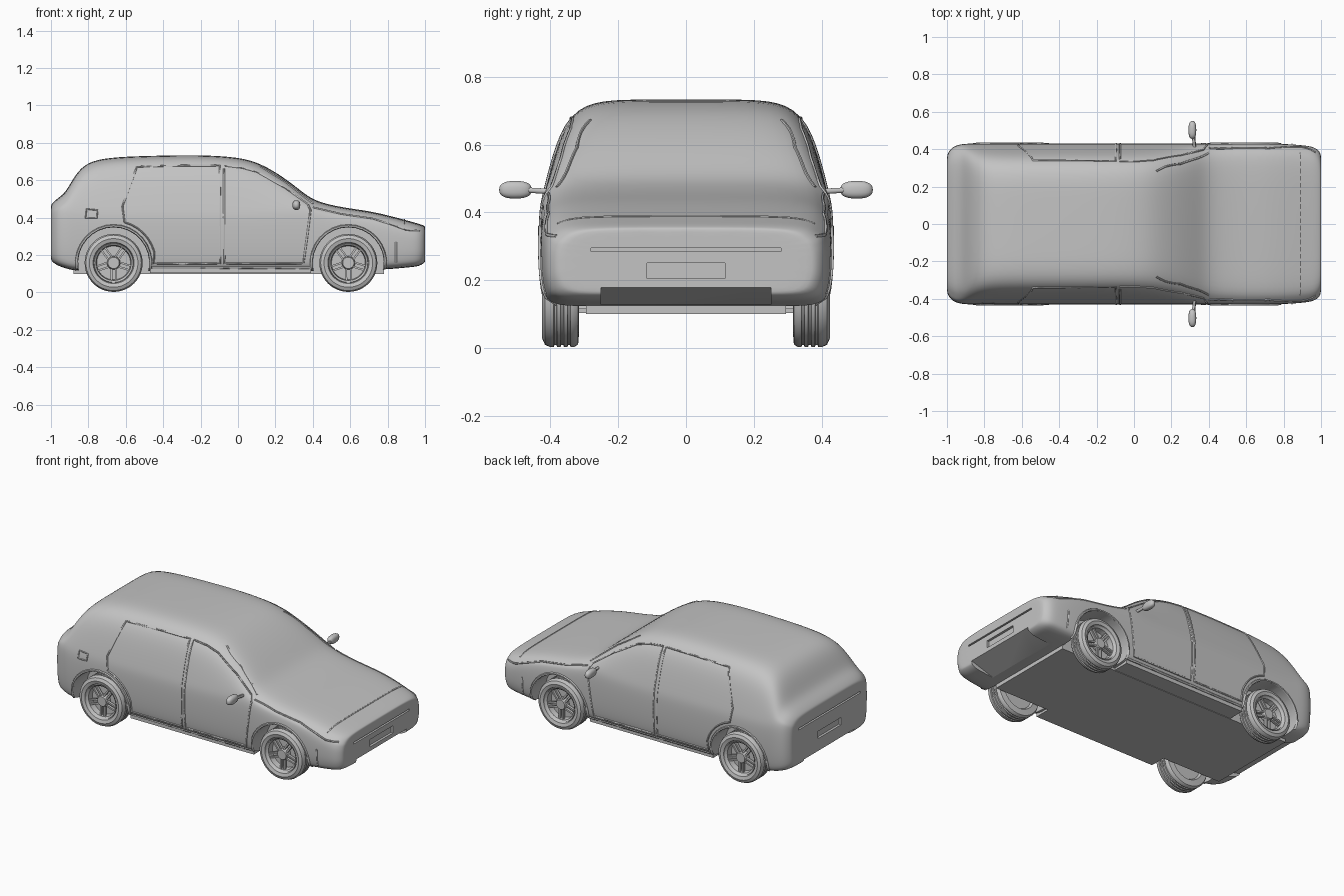
import bpy, bmesh, math
from mathutils import Matrix, Vector
from mathutils.bvhtree import BVHTree

if "Cube" in bpy.data.objects:
    bpy.data.objects.remove(bpy.data.objects["Cube"], do_unlink=True)

grey = bpy.data.materials.new("plain_grey")
grey.use_nodes = True
grey.diffuse_color = (0.55, 0.55, 0.55, 1)
grey.node_tree.nodes["Principled BSDF"].inputs["Base Color"].default_value = grey.diffuse_color


def lerp(a, b, t):
    return a + (b - a) * t


def add_object(name, data):
    obj = bpy.data.objects.new(name, data)
    bpy.context.collection.objects.link(obj)
    if not data.materials:
        data.materials.append(grey)
    return obj


def mesh_object(name, bm):
    bmesh.ops.recalc_face_normals(bm, faces=bm.faces)
    mesh = bpy.data.meshes.new(name)
    bm.to_mesh(mesh)
    bm.free()
    return add_object(name, mesh)


def bake(obj):
    """Swap an object for a plain mesh with its modifiers applied."""
    graph = bpy.context.evaluated_depsgraph_get()
    mesh = bpy.data.meshes.new_from_object(obj.evaluated_get(graph))
    name = obj.name
    bpy.data.objects.remove(obj, do_unlink=True)
    return add_object(name, mesh)


def smooth(obj, angle=40):
    bpy.ops.object.select_all(action='DESELECT')
    obj.select_set(True)
    bpy.context.view_layer.objects.active = obj
    bpy.ops.object.shade_smooth_by_angle(angle=math.radians(angle))


def add_box(bm, size, place):
    bmesh.ops.create_cube(bm, size=1, matrix=place @ Matrix.Diagonal((*size, 1)))


def box(name, size, loc, tilt=0):
    bm = bmesh.new()
    add_box(bm, size, Matrix.Translation(loc) @ Matrix.Rotation(tilt, 4, 'Y'))
    return mesh_object(name, bm)


def lathe(name, profile, side, loc):
    """Turn (radius, y) points about the y axis."""
    bm = bmesh.new()
    verts = [bm.verts.new((r, y * side, 0)) for r, y in profile]
    edges = [bm.edges.new(pair) for pair in zip(verts, verts[1:])]
    bmesh.ops.spin(bm, geom=verts + edges, cent=(0, 0, 0), axis=(0, 1, 0),
                   angle=math.tau, steps=48, use_merge=True)
    bmesh.ops.remove_doubles(bm, verts=bm.verts, dist=0.0002)
    obj = mesh_object(name, bm)
    obj.location = loc
    smooth(obj)
    return obj


def tube(name, points, radius=0.005, closed=False):
    curve = bpy.data.curves.new(name, 'CURVE')
    curve.dimensions = '3D'
    curve.bevel_depth = radius
    curve.bevel_resolution = 1
    curve.use_fill_caps = True
    spline = curve.splines.new('POLY')
    spline.points.add(len(points) - 1)
    for p, co in zip(spline.points, points):
        p.co = (*co, 1)
    spline.use_cyclic_u = closed
    obj = bake(add_object(name, curve))
    smooth(obj, 60)
    return obj


def section(x, top, base, w):
    """Closed cross-section: bumper or bonnet when low, cabin when tall."""
    g = min(1, max(0, (top - 0.46) / 0.25))
    belt = min(0.45, top - 0.06)
    rail = lerp(0.93 * w, 0.352, g), top - lerp(0.03, 0.055, g)
    waist = lerp(0.985, 0.975, g) * w, belt
    roof = lerp(0.84 * w, 0.28, g)
    half = [(0, base), (0.6 * w, base), (0.94 * w, base), (0.98 * w, base + 0.04),
            (w, lerp(base, belt, 0.45)), (w, lerp(base, belt, 0.85)), waist,
            (lerp(waist[0], rail[0], 0.5) + 0.006, lerp(belt, rail[1], 0.5)),
            rail, (roof, top - 0.003), (0.5 * roof, top), (0, top)]
    ring = half + [(-y, z) for y, z in half[-2:0:-1]]
    return [Vector((x, y, z)) for y, z in ring]


# Body shell: x, top height, base height, half width
stations = [(-1, .47, .17, .375), (-.97, .50, .145, .415), (-.925, .53, .13, .427),
            (-.89, .595, .12, .43), (-.84, .67, .115, .43), (-.76, .713, .115, .43),
            (-.6, .727, .115, .43), (-.4, .732, .115, .43), (-.2, .735, .115, .43),
            (0, .724, .115, .43), (.12, .692, .115, .43), (.25, .612, .115, .43),
            (.34, .54, .115, .43), (.41, .488, .115, .43), (.55, .455, .115, .43),
            (.7, .436, .12, .43), (.82, .408, .125, .428), (.92, .38, .135, .42),
            (.97, .367, .14, .41), (1, .355, .16, .38)]
rings = [section(*s) for s in stations]


def shrunk(ring):
    mid = sum(ring, Vector()) / len(ring)
    return [mid + (p - mid) * 0.92 for p in ring]


rings = [shrunk(rings[0])] + rings + [shrunk(rings[-1])]
bm = bmesh.new()
loops = [[bm.verts.new(p) for p in ring] for ring in rings]
n = len(loops[0])
for a, b in zip(loops, loops[1:]):
    for i in range(n):
        bm.faces.new((a[i], a[(i + 1) % n], b[(i + 1) % n], b[i]))
bm.faces.new(loops[0])
bm.faces.new(loops[-1])
body = mesh_object("body", bm)
body.modifiers.new("Rounding", 'SUBSURF').levels = 2
body = bake(body)
bm = bmesh.new()
bm.from_mesh(body.data)
skin = BVHTree.FromBMesh(bm)
bm.free()

# Cut the wheel wells, number plate recesses, slots and bumper undersides
axles = {"left": 0.59, "right": -0.665}
sides = {"front": -1, "back": 1}
hub_z, well = 0.158, 0.19
cutters = []
for x in axles.values():
    for s in sides.values():
        cutters.append(lathe("well_cutter", [(0, .29), (well, .29), (well, .6), (0, .6)],
                             s, (x, 0, hub_z)))
for end, slot_z, slot_w, plate_z in ((1, .29, .56, .228), (-1, .39, .62, .28)):
    cutters += [box("slot_cutter", (.03, slot_w, .01), (end, 0, slot_z)),
                box("plate_cutter", (.03, .23, .046), (end, 0, plate_z)),
                box("bumper_cutter", (.22, .5, .1), (end * .94, 0, .107),
                    -end * math.radians(18))]
for c in cutters:
    c.hide_render = True
    mod = body.modifiers.new("Cut", 'BOOLEAN')
    mod.object, mod.operation, mod.solver = c, 'DIFFERENCE', 'EXACT'
bpy.context.view_layer.update()
body = bake(body)
for c in cutters:
    bpy.data.objects.remove(c, do_unlink=True)
smooth(body, 35)


def dense(path):
    out = [Vector(path[0])]
    for a, b in zip(path, path[1:]):
        a, b = Vector(a), Vector(b)
        steps = max(1, round((b - a).length / 0.025))
        out += [a.lerp(b, k / steps) for k in range(1, steps + 1)]
    return out


def side_seam(name, path, s, radius=0.005, closed=False):
    """Lay a trim line on the flank along (x, z) points."""
    hits = [skin.ray_cast(Vector((x, 2 * s, z)), Vector((0, -s, 0)))[0]
            for x, z in dense(path + path[:1] if closed else path)]
    hits = [h for h in hits if h]
    tube(name, hits[:-1] if closed else hits, radius, closed)


def arc(cx, r, start, stop, count=16):
    angles = [math.radians(lerp(start, stop, k / count)) for k in range(count + 1)]
    return [(cx + r * math.cos(a), hub_z + r * math.sin(a)) for a in angles]


# Door, wing and arch trim on both flanks
rear_x, nose_x = axles["right"], axles["left"]
rear_door = [(-.54, .672), (-.3, .678), (-.097, .678), (-.095, .155), (-.45, .155)]
rear_door += arc(rear_x, .225, 15, 75, 6) + [(-.618, .46)]
front_door = [(-.075, .678), (.02, .667), (.1, .645), (.25, .56), (.37, .475),
              (.388, .44), (.37, .3), (.35, .155), (-.073, .155)]
for where, s in sides.items():
    side_seam(where + "_rear_door_seam", rear_door, s, closed=True)
    side_seam(where + "_front_door_seam", front_door, s, closed=True)
    side_seam(where + "_sill_trim", [(-.46, .132), (.39, .132)], s, .007)
    side_seam(where + "_bonnet_seam", [(.4, .455), (.55, .42), (.72, .395), (.83, .36),
                                       (.9, .335), (.97, .33)], s)
    side_seam(where + "_bumper_seam", [(.845, .16), (.845, .27)], s)
    side_seam(where + "_windscreen_seam", [(.12, .672), (.25, .592), (.4, .475)], s)
    for label, x in axles.items():
        side_seam(f"{label}_{where}_arch_lip", arc(x, well + .008, -8, 188), s, .008)
side_seam("fuel_flap", [(-.815, .398), (-.755, .398), (-.75, .44), (-.81, .446)],
          -1, .004, True)

# Bonnet shut line across the nose
shut = [skin.ray_cast(Vector((.89, k * .038, 2)), Vector((0, 0, -1)))[0]
        for k in range(-10, 11)]
tube("bonnet_shut_line", [p for p in shut if p], .004)

# Underbody tray, with wider floor between the wheels
box("underbody_tray", (1.66, .59, .04), (-.05, 0, .12))
box("floor_pan", (.86, .8, .03), (-.04, 0, .118))

# Wheels
tyre = [(0, .33), (.1, .33), (.11, .315), (.147, .318), (.155, .33)]
for y in (.345, .365, .385):
    tyre += [(.155, y - .005), (.149, y - .003), (.149, y + .003), (.155, y + .005)]
tyre += [(.155, .4), (.148, .416), (.13, .424), (.11, .418), (.104, .4)]
rim = [(0, .408), (.03, .408), (.036, .395), (.036, .37), (.09, .37),
       (.094, .405), (.104, .413), (.108, .4)]
for label, x in axles.items():
    for where, s in sides.items():
        name, loc = f"{label}_{where}_", (x, 0, hub_z)
        lathe(name + "tyre", tyre, s, loc)
        lathe(name + "rim", rim, s, loc)
        bm = bmesh.new()
        for k in range(5):
            turn = Matrix.Rotation(math.tau * k / 5 + .3, 4, 'Y')
            for off in (-.012, .012):
                add_box(bm, (.068, .016, .01),
                        turn @ Matrix.Translation((.062, .393 * s, off)))
        mesh_object(name + "spokes", bm).location = loc

# Door mirrors on short stems
for where, s in sides.items():
    bm = bmesh.new()
    bmesh.ops.create_uvsphere(bm, u_segments=24, v_segments=14, radius=1)
    for v in bm.verts:
        v.co = [math.copysign(abs(c) ** .8, c) for c in v.co]
        v.co = (v.co.x * .021, v.co.y * .048, v.co.z * .026)
    mirror = mesh_object(where + "_mirror", bm)
    mirror.location = (.312, .503 * s, .467)
    smooth(mirror, 60)
    tube(where + "_mirror_stem", [(.325, .4 * s, .462), (.318, .47 * s, .466)], .009)
